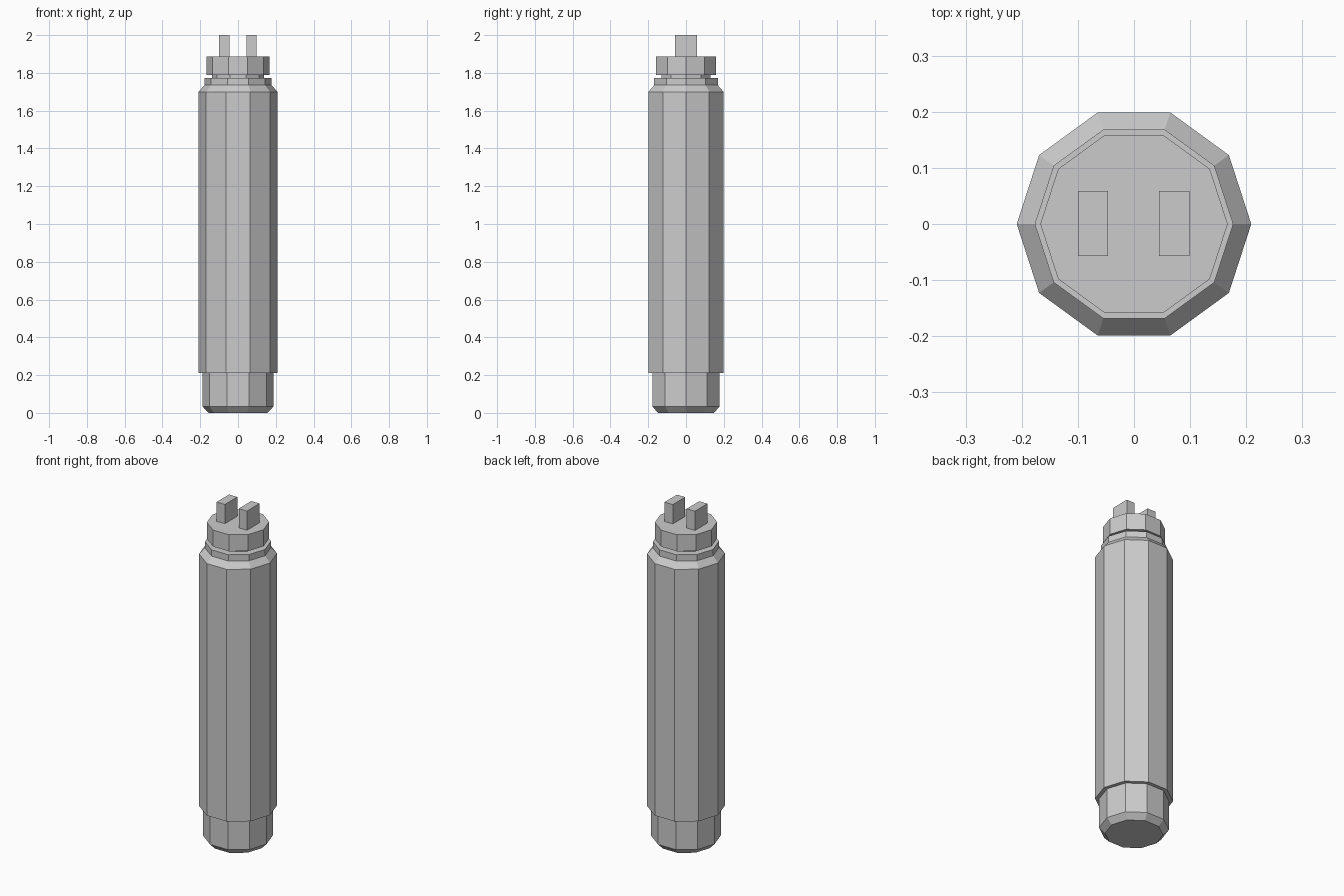
import bpy
import bmesh
import math

cube = bpy.data.objects.get("Cube")
if cube:
    bpy.data.objects.remove(cube, do_unlink=True)

SIDES = 10

# Single plain grey material
grey = bpy.data.materials.new("grey")
grey.use_nodes = True
grey.diffuse_color = (0.6, 0.6, 0.6, 1)
grey.node_tree.nodes["Principled BSDF"].inputs["Base Color"].default_value = (0.6, 0.6, 0.6, 1)


def finish(name, bm):
    bmesh.ops.recalc_face_normals(bm, faces=bm.faces)
    mesh = bpy.data.meshes.new(name)
    bm.to_mesh(mesh)
    bm.free()
    mesh.materials.append(grey)
    obj = bpy.data.objects.new(name, mesh)
    bpy.context.collection.objects.link(obj)
    return obj


def turned(name, profile):
    """Ten-sided solid from (radius, height) pairs, capped at both ends."""
    bm = bmesh.new()
    rings = []
    for r, z in profile:
        angles = [2 * math.pi * i / SIDES for i in range(SIDES)]
        rings.append([bm.verts.new((r * math.cos(a), r * math.sin(a), z)) for a in angles])
    for low, high in zip(rings, rings[1:]):
        for i in range(SIDES):
            j = (i + 1) % SIDES
            bm.faces.new((low[i], low[j], high[j], high[i]))
    bm.faces.new(rings[0])
    bm.faces.new(rings[-1])
    return finish(name, bm)


def box(name, centre, size):
    bm = bmesh.new()
    bmesh.ops.create_cube(bm, size=1)
    for v in bm.verts:
        v.co = [c + s * p for c, s, p in zip(centre, size, v.co)]
    return finish(name, bm)


# Main barrel with chamfered foot, stepped grip, shoulder, collar, neck and cap
turned("body", [
    (0.155, 0.0), (0.187, 0.033), (0.187, 0.21),    # foot
    (0.209, 0.21), (0.209, 1.70),                   # barrel
    (0.177, 1.735), (0.177, 1.772),                 # shoulder and collar
    (0.137, 1.772), (0.137, 1.788),                 # neck groove
    (0.167, 1.788), (0.167, 1.886),                 # cap
])

# Pair of contact prongs on the cap
for side, x in (("left", 0.072), ("right", -0.073)):
    box(side + "_prong", (x, 0.001, 1.94), (0.054, 0.116, 0.12))
